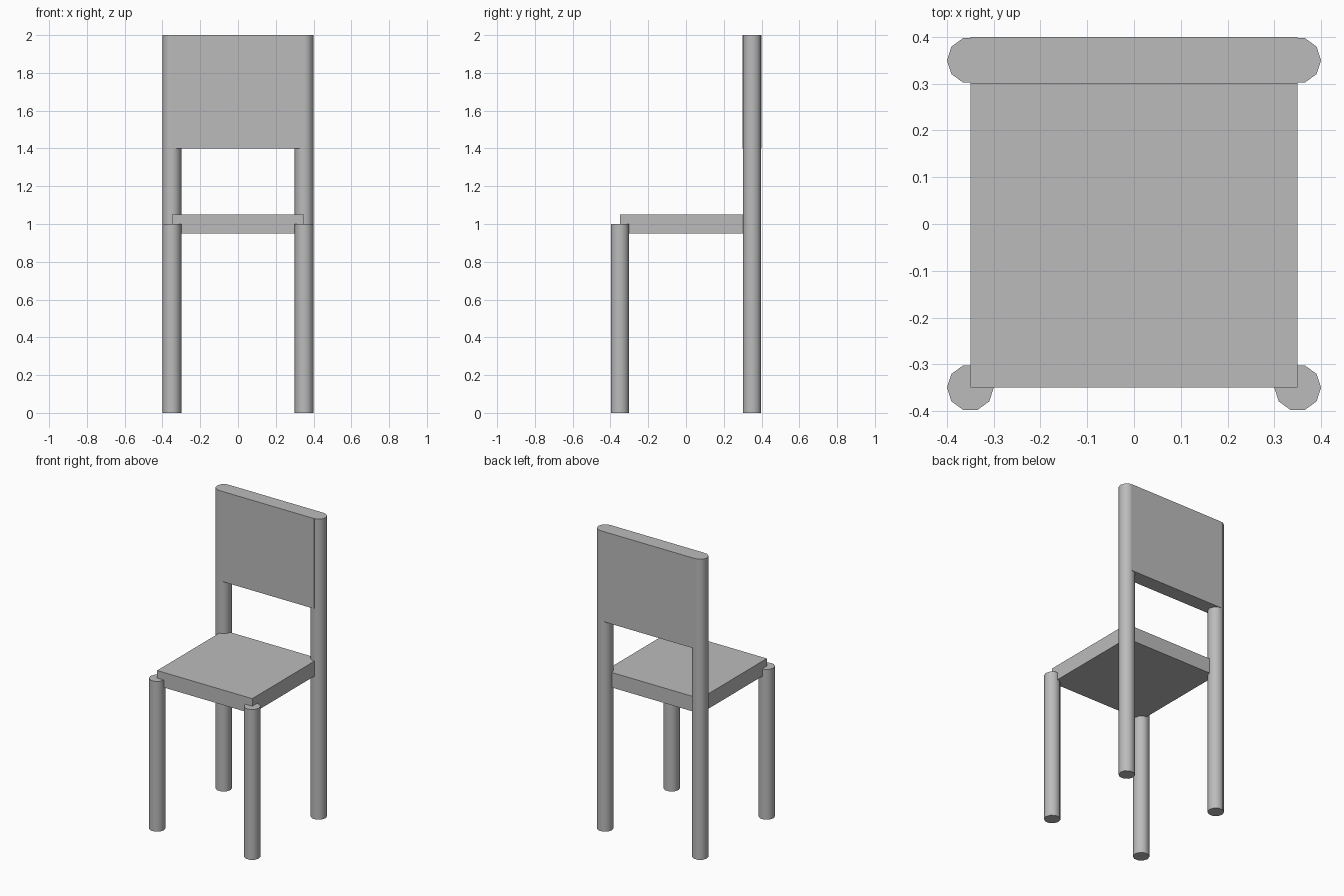
import bpy
from math import radians

# Remove the default cube
cube = bpy.data.objects.get("Cube")
if cube:
    bpy.data.objects.remove(cube, do_unlink=True)

# Single plain grey finish
GREY = (0.5, 0.5, 0.5, 1.0)
grey = bpy.data.materials.new("plain_grey")
grey.use_nodes = True
grey.diffuse_color = GREY
grey.node_tree.nodes["Principled BSDF"].inputs["Base Color"].default_value = GREY

POST = 0.35      # distance of each leg from the centre lines
RADIUS = 0.05


def finish(name):
    obj = bpy.context.object
    obj.name = name
    obj.data.materials.append(grey)
    bpy.ops.object.transform_apply(location=False, rotation=True, scale=True)
    return obj


def board(name, size, centre):
    bpy.ops.mesh.primitive_cube_add(size=1, location=centre)
    bpy.context.object.scale = size
    return finish(name)


def leg(name, x, y, height):
    # Ten-sided post with a corner pointing along x
    bpy.ops.mesh.primitive_cylinder_add(
        vertices=10, radius=RADIUS, depth=height,
        location=(x, y, height / 2), rotation=(0, 0, radians(90)))
    obj = finish(name)
    bpy.ops.object.shade_smooth_by_angle(angle=radians(40))
    return obj


# Legs: the back pair continue up to carry the backrest
for side, x in (("left", POST), ("right", -POST)):
    leg("front_leg_" + side, x, -POST, 1.0)
    leg("back_leg_" + side, x, POST, 2.0)

# Seat and backrest boards
board("seat", (0.7, 0.7, 0.1), (0, 0, 1.0))
board("backrest", (0.7, 0.1, 0.6), (0, POST, 1.7))
